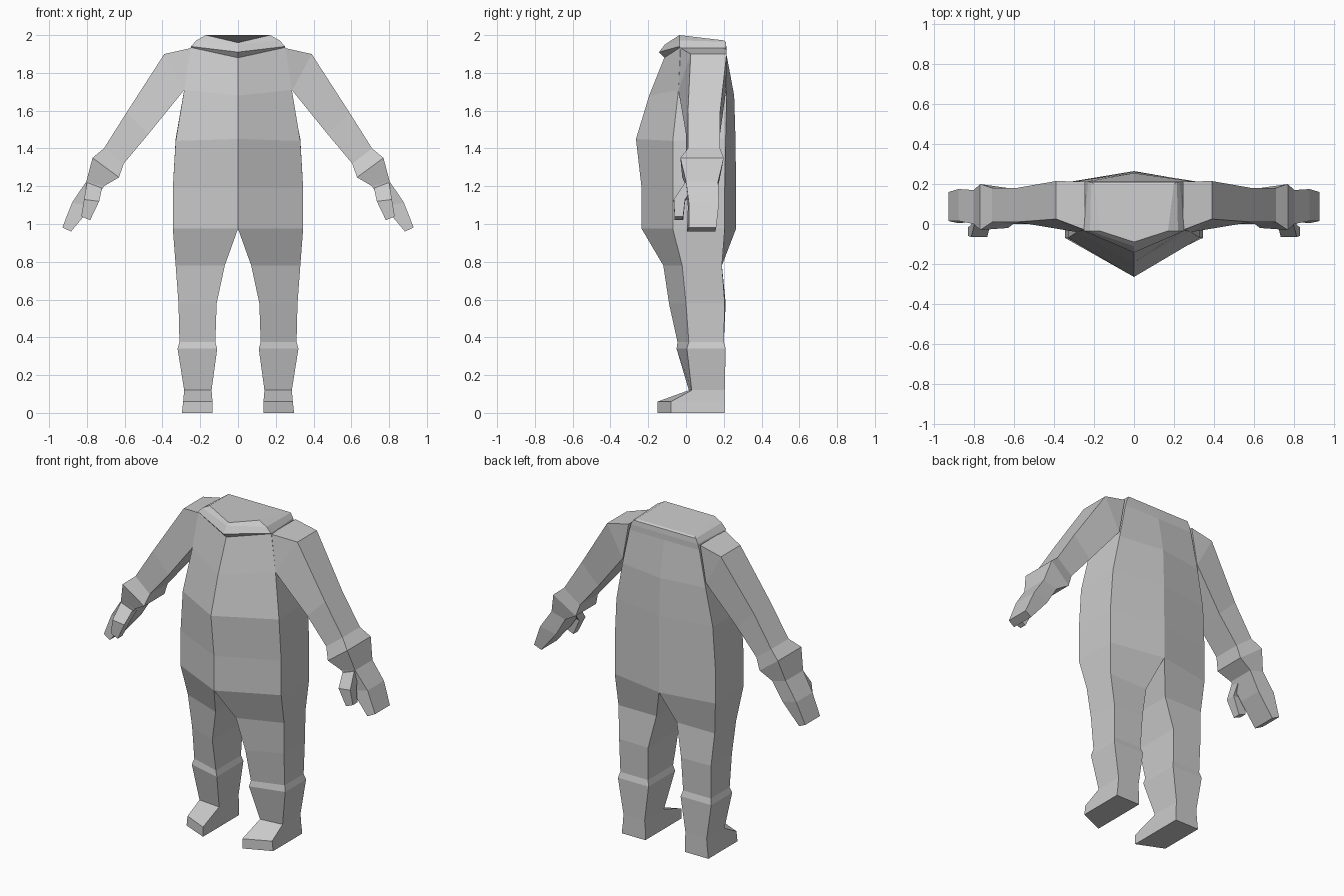
import bpy, bmesh


def loft(name, rings, cap_start=False, cap_end=False, mirror=False):
    """Skin a list of equal-length closed rings, flat shaded."""
    bm = bmesh.new()
    vs = [[bm.verts.new(p) for p in r] for r in rings]
    n = len(rings[0])
    for a, b in zip(vs, vs[1:]):
        for i in range(n):
            j = (i + 1) % n
            bm.faces.new((a[i], a[j], b[j], b[i]))
    if cap_start:
        bm.faces.new(vs[0][::-1])
    if cap_end:
        bm.faces.new(vs[-1])
    bmesh.ops.remove_doubles(bm, verts=bm.verts, dist=0.0005)
    bmesh.ops.recalc_face_normals(bm, faces=bm.faces)
    # keep outward orientation on open tubes
    if bm.calc_volume(signed=True) < 0:
        bmesh.ops.reverse_faces(bm, faces=bm.faces)
    me = bpy.data.meshes.new(name)
    bm.to_mesh(me)
    bm.free()
    ob = bpy.data.objects.new(name, me)
    bpy.context.collection.objects.link(ob)
    if mirror:
        ob.modifiers.new("Mirror", 'MIRROR')
    return ob


def hexagon(z, x, zs, yf, ysf, ysb, yb, zb=None, xb=None):
    """Six-sided body section: centre ridges front and back, flat sides."""
    zb = z if zb is None else zb
    xb = x if xb is None else xb
    return [(0, yf, z), (x, ysf, zs), (xb, ysb, zb),
            (0, yb, zb), (-xb, ysb, zb), (-x, ysf, zs)]


# Torso
loft("torso", [hexagon(*r) for r in (
    (.975, .345, .975, -.235, -.07, .205, .265),
    (1.19, .345, 1.19, -.235, -.07, .205, .265),
    (1.45, .33, 1.44, -.265, -.07, .21, .262),
    (1.68, .285, 1.71, -.195, -.04, .215, .255, 1.68),
    (1.88, .25, 1.935, -.115, -.03, .212, .214, 1.9, .24))])

# Collar with overhanging front lip and closed neck
loft("collar", [hexagon(*r) for r in (
    (1.88, .25, 1.935, -.115, -.03, .212, .214, 1.9, .24),
    (1.91, .25, 1.94, -.143, -.035, .212, .214, 1.935, .23),
    (1.95, .22, 1.972, -.112, -.035, .21, .21, 1.965, .215),
    (1.96, .17, 2.0, -.09, -.035, .2, .2, 1.972, .2))], cap_end=True)


# Legs: height, inner x, outer x, front inner/outer y, back inner/outer y
def leg_ring(z, xi, xo, fi, fo, bi, bo):
    return [(xi, fi, z), (xo, fo, z), (xo, bo, z), (xi, bi, z)]


leg = [leg_ring(*r) for r in (
    (.975, 0, .345, -.235, -.07, .265, .205),
    (.78, .07, .33, -.12, -.02, .19, .19),
    (.58, .113, .315, -.09, 0, .21, .205),
    (.375, .12, .31, -.045, .015, .2, .2),
    (.34, .11, .32, -.05, .005, .21, .21),
    (.12, .14, .285, .015, .03, .205, .205),
    (.06, .135, .29, -.15, -.08, .205, .205),
    (0, .135, .297, -.15, -.08, .205, .205))]
loft("leg", leg, cap_end=True, mirror=True)


# Arms: upper x,z / lower x,z / front y upper, lower / back y upper, lower
def arm_ring(xt, zt, xb, zb, ft, fb, bt, bb):
    return [(xt, ft, zt), (xt, bt, zt), (xb, bb, zb), (xb, fb, zb)]


arm = [arm_ring(*r) for r in (
    (.245, 1.932, .285, 1.71, -.03, -.04, .212, .212),
    (.39, 1.9, .287, 1.707, .025, -.04, .215, .212),
    (.59, 1.59, .475, 1.475, .01, .0, .18, .18),
    (.71, 1.4, .605, 1.32, .01, .0, .18, .175),
    (.77, 1.35, .63, 1.247, -.03, -.02, .2, .18),
    (.803, 1.225, .71, 1.2, .0, .0, .17, .17),
    (.878, 1.114, .775, 1.09, .015, .01, .175, .165),
    (.93, .982, .884, .96, .015, .005, .16, .155))]
loft("arm", arm, cap_start=True, cap_end=True, mirror=True)

# Thumbs
thumb = [arm_ring(*r) for r in (
    (.80, 1.22, .72, 1.19, -.005, -.005, .06, .06),
    (.815, 1.13, .735, 1.12, -.065, -.065, -.005, -.005),
    (.83, 1.04, .783, 1.02, -.06, -.06, -.015, -.015))]
loft("thumb", thumb, cap_start=True, cap_end=True, mirror=True)
